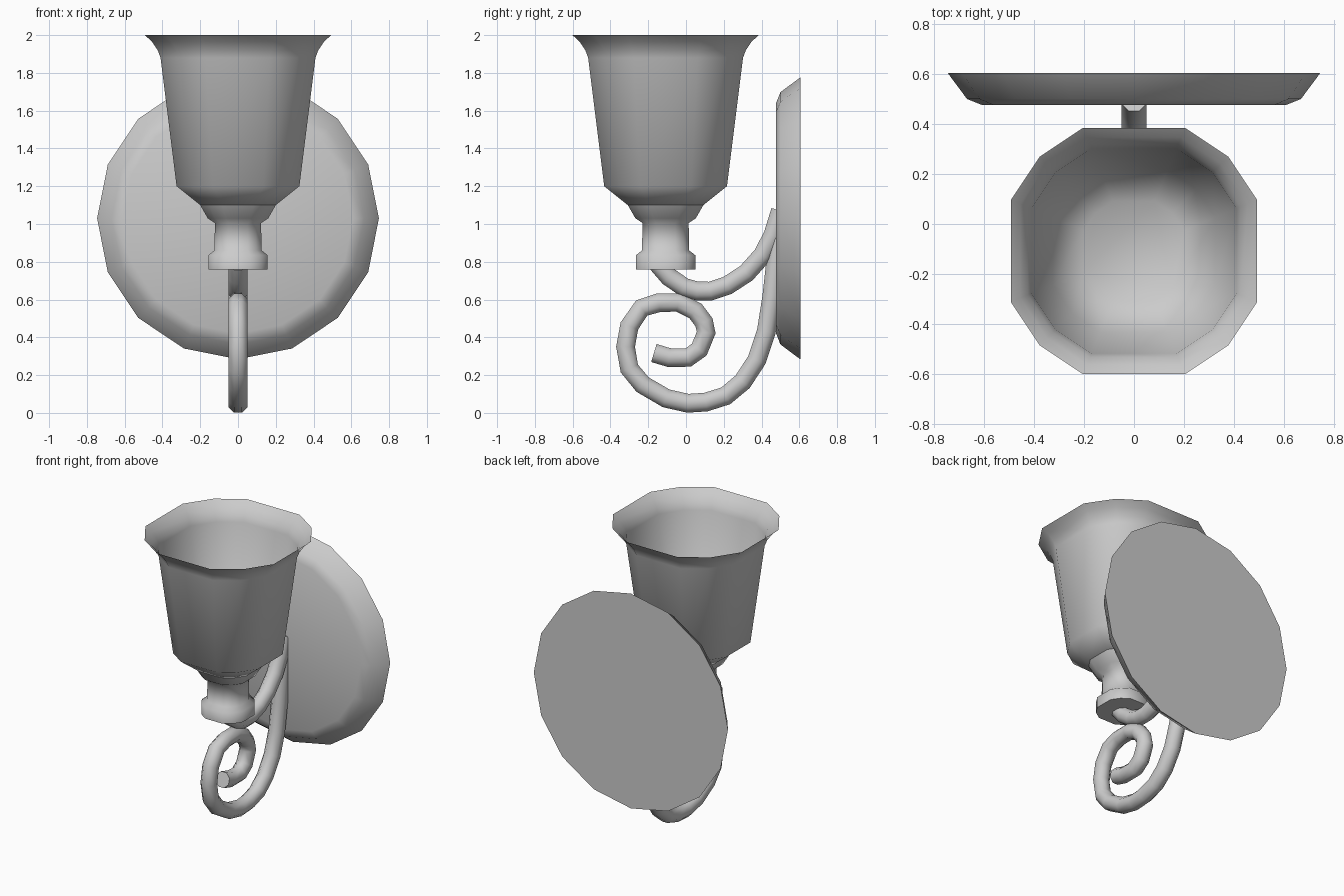
import bpy, bmesh
from math import sin, cos, radians
from mathutils import Vector

if "Cube" in bpy.data.objects:
    bpy.data.objects.remove(bpy.data.objects["Cube"])

# Twelve-sided section: a 16-gon with the four axis corners left out
CHAMFERED = [q + a for q in (0, 90, 180, 270) for a in (22.5, 45, 67.5)]
SIXTEEN = [i * 22.5 for i in range(16)]


def loft(name, rings, cap_start=True, cap_end=True, smooth=60):
    """Skin a list of equal-sized point rings into one object."""
    bm = bmesh.new()
    vs = [[bm.verts.new(p) for p in ring] for ring in rings]
    n = len(vs[0])
    for a, b in zip(vs, vs[1:]):
        for i in range(n):
            j = (i + 1) % n
            bm.faces.new((a[i], a[j], b[j], b[i]))
    if cap_start:
        bm.faces.new(vs[0][::-1])
    if cap_end:
        bm.faces.new(vs[-1])
    bmesh.ops.recalc_face_normals(bm, faces=bm.faces)
    mesh = bpy.data.meshes.new(name)
    bm.to_mesh(mesh)
    bm.free()
    ob = bpy.data.objects.new(name, mesh)
    bpy.context.collection.objects.link(ob)
    bpy.ops.object.select_all(action='DESELECT')
    ob.select_set(True)
    bpy.context.view_layer.objects.active = ob
    bpy.ops.object.shade_smooth_by_angle(angle=radians(smooth))
    return ob


def upright(profile):
    """Rings around the lamp axis from (half width, z) pairs."""
    k = 1 / cos(radians(22.5))
    return [[(r * k * cos(radians(a)), -0.108 + r * k * sin(radians(a)), z)
             for a in CHAMFERED] for r, z in profile]


def tube(name, path, radius=0.054, sides=8):
    """Octagonal tube along a (y, z) path in the x = 0 plane."""
    pts = [Vector((0, y, z)) for y, z in path]
    rings = []
    for i, p in enumerate(pts):
        t1 = (p - pts[max(i - 1, 0)]).normalized()
        t2 = (pts[min(i + 1, len(pts) - 1)] - p).normalized()
        t = (t1 + t2).normalized()
        side, normal = Vector((1, 0, 0)), Vector((0, -t.z, t.y))
        angs = [radians(360 / sides * (k + 0.5)) for k in range(sides)]
        rings.append([p + radius * (cos(a) * side + sin(a) * normal)
                      for a in angs])
    return loft(name, rings)


# Flared open shade
loft("shade", upright([(0.2, 1.1), (0.325, 1.2), (0.41, 1.88), (0.425, 1.92),
                       (0.455, 1.965), (0.493, 2.0)]), cap_end=False)

# Socket cup under the shade
loft("socket", upright([(0.157, 0.76), (0.157, 0.835), (0.125, 0.86),
                        (0.122, 1.005), (0.16, 1.03), (0.2, 1.1)]),
     cap_end=False)

# Round wall plate with bevelled front
loft("wall_plate", [[(r * cos(radians(a)), y, 1.03 + r * sin(radians(a)))
                     for a in SIXTEEN]
                    for r, y in [(0.746, 0.605), (0.668, 0.5), (0.61, 0.477)]])

# Arm from the plate to the socket
tube("arm", [(0.5, 1.07), (0.46, 0.94), (0.405, 0.835), (0.32, 0.74),
             (0.22, 0.675), (0.13, 0.645), (0.06, 0.645), (-0.01, 0.665),
             (-0.09, 0.72), (-0.15, 0.79)])

# Decorative scroll
tube("scroll", [(0.5, 0.98), (0.475, 0.8), (0.455, 0.62), (0.425, 0.43),
                (0.375, 0.28), (0.3, 0.165), (0.21, 0.09), (0.105, 0.057),
                (0.01, 0.051), (-0.105, 0.077), (-0.23, 0.15), (-0.3, 0.235),
                (-0.32, 0.35), (-0.3, 0.46), (-0.235, 0.555), (-0.145, 0.583),
                (-0.04, 0.585), (0.05, 0.54), (0.095, 0.48), (0.107, 0.425),
                (0.07, 0.335), (0.01, 0.292), (-0.09, 0.293), (-0.17, 0.317)])
